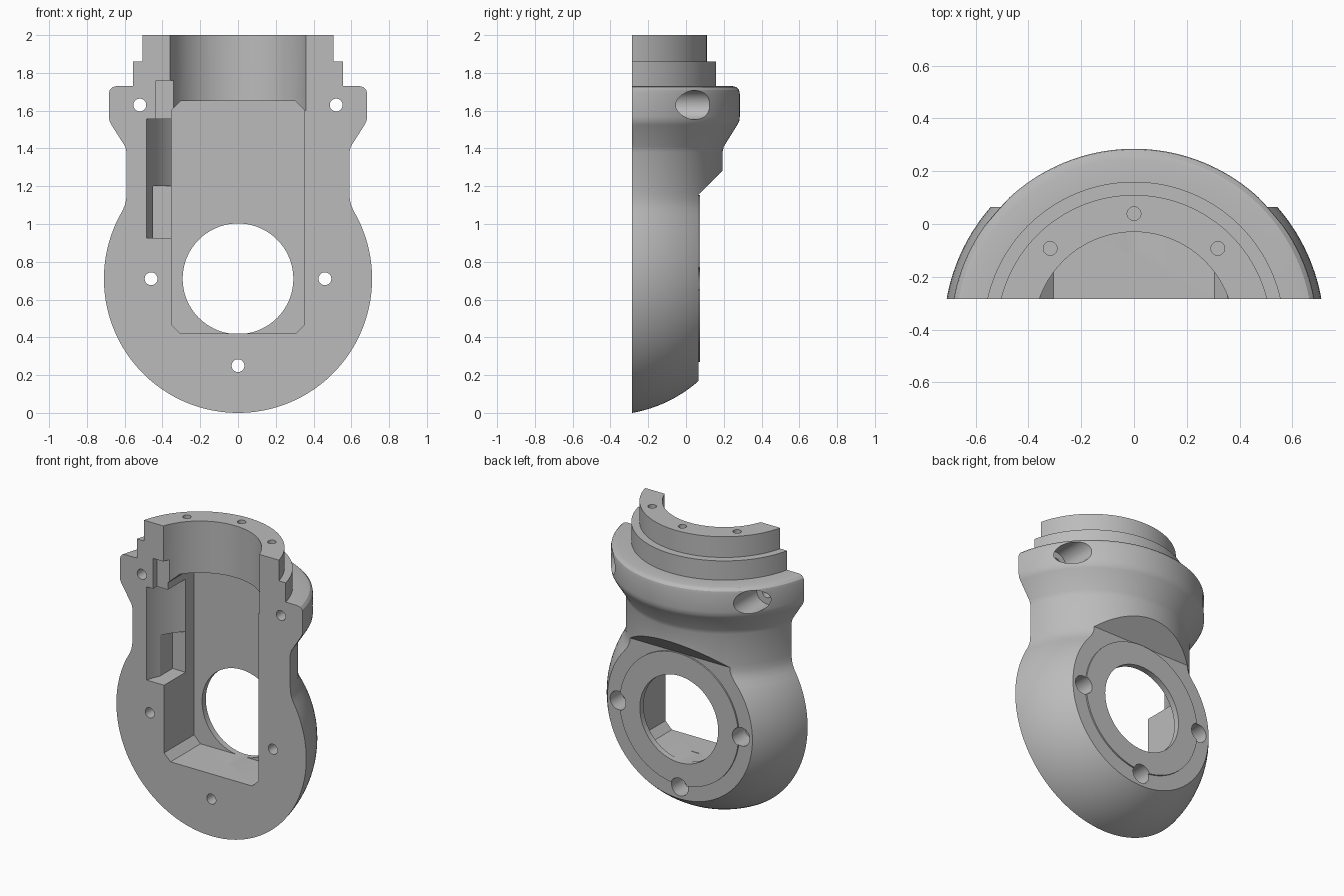
import bpy, bmesh, math
from mathutils import Vector

if "Cube" in bpy.data.objects:
    bpy.data.objects.remove(bpy.data.objects["Cube"])

AXIS_Y = -0.41      # vertical turning axis of the full housing
FRONT = -0.285      # parting face
BACK = 0.065        # rear mounting flat
EYE_Z = 0.71        # height of the cross bore

metal = bpy.data.materials.new("grey_metal")
metal.use_nodes = True
grey = (0.5, 0.5, 0.5, 1)
metal.diffuse_color = grey
metal.node_tree.nodes["Principled BSDF"].inputs["Base Color"].default_value = grey


def finish(name, bm):
    bmesh.ops.recalc_face_normals(bm, faces=bm.faces)
    mesh = bpy.data.meshes.new(name)
    bm.to_mesh(mesh)
    bm.free()
    mesh.materials.append(metal)
    obj = bpy.data.objects.new(name, mesh)
    bpy.context.collection.objects.link(obj)
    return obj


def lathe(name, profile, steps=160):
    bm = bmesh.new()
    verts = [bm.verts.new((r, AXIS_Y, z)) for r, z in profile]
    edges = [bm.edges.new(pair) for pair in zip(verts, verts[1:])]
    bmesh.ops.spin(bm, geom=verts + edges, cent=(0, AXIS_Y, 0), axis=(0, 0, 1),
                   angle=math.tau, steps=steps)
    bmesh.ops.remove_doubles(bm, verts=bm.verts, dist=1e-5)
    return finish(name, bm)


def prism(name, points, place, lo, hi):
    """Extrude a 2D outline; place(a, b, depth) gives the 3D position."""
    bm = bmesh.new()
    face = bm.faces.new([bm.verts.new(place(a, b, lo)) for a, b in points])
    new = bmesh.ops.extrude_face_region(bm, geom=[face])["geom"]
    shift = Vector(place(0, 0, hi)) - Vector(place(0, 0, lo))
    bmesh.ops.translate(bm, vec=shift, verts=[g for g in new if isinstance(g, bmesh.types.BMVert)])
    return finish(name, bm)


def along_x(a, b, d):
    return (d, a, b)


def along_y(a, b, d):
    return (a, d, b)


def along_z(a, b, d):
    return (a, b, d)


def circle(a, b, r, n=32):
    return [(a + r * math.cos(math.tau * i / n), b + r * math.sin(math.tau * i / n))
            for i in range(n)]


def rect(a0, a1, b0, b1):
    return [(a0, b0), (a1, b0), (a1, b1), (a0, b1)]


def combine(target, tool, operation="DIFFERENCE"):
    mod = target.modifiers.new("combine", "BOOLEAN")
    mod.object, mod.operation, mod.solver = tool, operation, "EXACT"
    bpy.context.view_layer.update()
    mesh = bpy.data.meshes.new_from_object(
        target.evaluated_get(bpy.context.evaluated_depsgraph_get()))
    target.modifiers.clear()
    target.data = mesh
    bpy.data.objects.remove(tool)


# Turned body: ball end, neck, flange and two stepped collars
BALL = 0.721
profile = [(0, EYE_Z - BALL)]
for i in range(1, 41):
    angle = math.radians(-90 + 120 * i / 40)
    profile.append((BALL * math.cos(angle), EYE_Z + BALL * math.sin(angle)))
profile += [(0.612, 1.1), (0.605, 1.13), (0.603, 1.17), (0.603, 1.38), (0.61, 1.41),
            (0.682, 1.525), (0.692, 1.545), (0.695, 1.57), (0.695, 1.69), (0.691, 1.709),
            (0.676, 1.725), (0.655, 1.73), (0.57, 1.73), (0.57, 1.86), (0.52, 1.86),
            (0.52, 2), (0, 2)]
body = lathe("housing_half", profile)

# Parting face, and rear flat with its sloped shoulder
combine(body, prism("front_cutter", rect(-2, FRONT, -1, 3), along_x, -2, 2))
combine(body, prism("rear_cutter", [(BACK, -0.1), (BACK, 1.155), (0.4, 1.49), (0.4, -0.1)],
                    along_x, -1, 1))

# Raised pad around the cross bore
combine(body, prism("rear_pad", circle(0, EYE_Z, 0.444, 96), along_y, 0.045, BACK + 0.01), "UNION")

# Upper bore, chamfered main cavity and cross bore
bore = [(x, y + AXIS_Y) for x, y in circle(0, 0, 0.38, 128)]
combine(body, prism("bore_cutter", bore, along_z, 1.6, 2.1))
w, c, bottom, top = 0.353, 0.048, 0.42, 1.65
cavity = [(-w + c, bottom), (w - c, bottom), (w, bottom + c), (w, top - c),
          (w - c, top), (c - w, top), (-w, top - c), (-w, bottom + c)]
combine(body, prism("cavity_cutter", cavity, along_y, -0.5, 0.035))
combine(body, prism("eye_cutter", circle(0, EYE_Z, 0.293, 96), along_y, -0.1, 0.3))

# Side recess: curved slot, deeper lower pocket, shallow upper notch
slot = [(0, AXIS_Y)]
for i in range(25):
    angle = math.radians(180 - 45.2 * i / 24)
    slot.append((0.5 * math.cos(angle), AXIS_Y + 0.5 * math.sin(angle)))
slot += [(-0.3, -0.055), (-0.3, AXIS_Y)]
combine(body, prism("slot_cutter", slot[1:], along_z, 0.925, 1.555))
combine(body, prism("pocket_cutter", rect(-0.45, -0.3, 0.925, 1.2), along_y, -0.4, -0.056))
combine(body, prism("notch_cutter", rect(-0.435, -0.34, 1.5, 1.76), along_y, -0.4, FRONT + 0.04))

# Bolt holes with counterbores from the rear: x, z, counterbore radius, seat y
bolts = [(-0.52, 1.63, 0.077, -0.12), (0.52, 1.63, 0.077, -0.12),
         (-0.46, EYE_Z, 0.062, -0.06), (0.46, EYE_Z, 0.062, -0.06),
         (0, EYE_Z - 0.46, 0.062, -0.06)]
for x, z, radius, seat in bolts:
    combine(body, prism("bolt_cutter", circle(x, z, 0.034), along_y, -0.5, 0.4))
    combine(body, prism("counterbore_cutter", circle(x, z, radius, 48), along_y, seat, 0.4))

# Blind holes in the top rim
for degrees in (45, 90, 135):
    a = math.radians(degrees)
    spot = circle(0.449 * math.cos(a), AXIS_Y + 0.449 * math.sin(a), 0.026)
    combine(body, prism("rim_hole_cutter", spot, along_z, 1.85, 2.1))

# Smooth turned surfaces, crisp machined edges
bpy.ops.object.select_all(action="DESELECT")
body.select_set(True)
bpy.context.view_layer.objects.active = body
bpy.ops.object.shade_smooth_by_angle(angle=math.radians(25))
